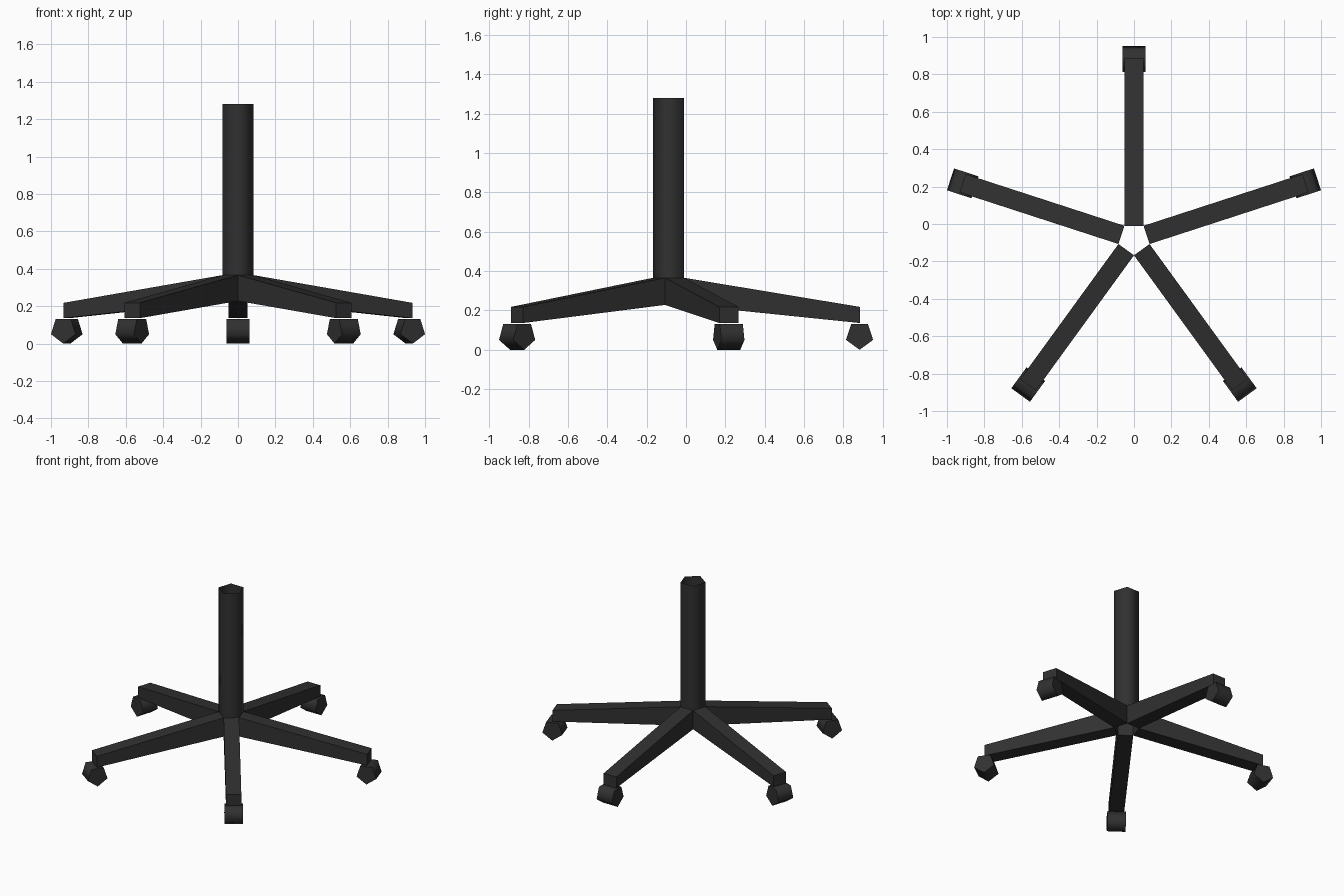
import bpy, bmesh, math
from mathutils import Matrix, Vector

if "Cube" in bpy.data.objects:
    bpy.data.objects.remove(bpy.data.objects["Cube"])

CY = -0.08          # centre of the star on y
R = 0.0873          # column radius
AP = R * math.cos(math.pi / 5)        # inner end of the arms
HALF = R * math.sin(math.pi / 5)      # half arm width

black = bpy.data.materials.new("black plastic")
black.diffuse_color = (0.03, 0.03, 0.03, 1)
black.use_nodes = True
black.node_tree.nodes["Principled BSDF"].inputs["Base Color"].default_value = black.diffuse_color


def extruded(name, profile, half, matrix, caps=True, smooth=False):
    """Extrude a 2D (u, z) profile along local y from -half to half."""
    bm = bmesh.new()
    a = [bm.verts.new((u, -half, z)) for u, z in profile]
    b = [bm.verts.new((u, half, z)) for u, z in profile]
    n = len(profile)
    for i in range(n):
        f = bm.faces.new((a[i], a[(i + 1) % n], b[(i + 1) % n], b[i]))
        f.smooth = smooth
    if caps:
        bm.faces.new(a[::-1])
        bm.faces.new(b)
    bmesh.ops.recalc_face_normals(bm, faces=bm.faces[:])
    bm.transform(matrix)
    me = bpy.data.meshes.new(name)
    bm.to_mesh(me)
    bm.free()
    me.materials.append(black)
    ob = bpy.data.objects.new(name, me)
    bpy.context.collection.objects.link(ob)
    return ob


def pentagon(r, u=0, z=0):
    """Regular pentagon with one corner pointing down."""
    return [(u + r * math.sin(k * math.tau / 5), z - r * math.cos(k * math.tau / 5))
            for k in range(5)]


# open five-sided column, stood upright
z0, z1 = 0.36, 1.281
upright = Matrix.Translation((0, CY, (z0 + z1) / 2)) @ Matrix(
    ((1, 0, 0, 0), (0, 0, 1, 0), (0, 1, 0, 0), (0, 0, 0, 1)))
extruded("column", pentagon(R), (z1 - z0) / 2, upright, caps=False, smooth=True)

# five tapered arms, each with a pentagonal castor
arm = [(AP, 0.228), (0.964, 0.136), (0.964, 0.218), (AP, 0.366)]
WR = 0.0725
for k in range(5):
    turn = Matrix.Translation((0, CY, 0)) @ Matrix.Rotation(math.radians(90 + 72 * k), 4, 'Z')
    extruded(f"arm_{k + 1}", arm, HALF, turn)
    extruded(f"castor_{k + 1}", pentagon(WR, 0.9625, WR), 0.0615, turn, smooth=True)
